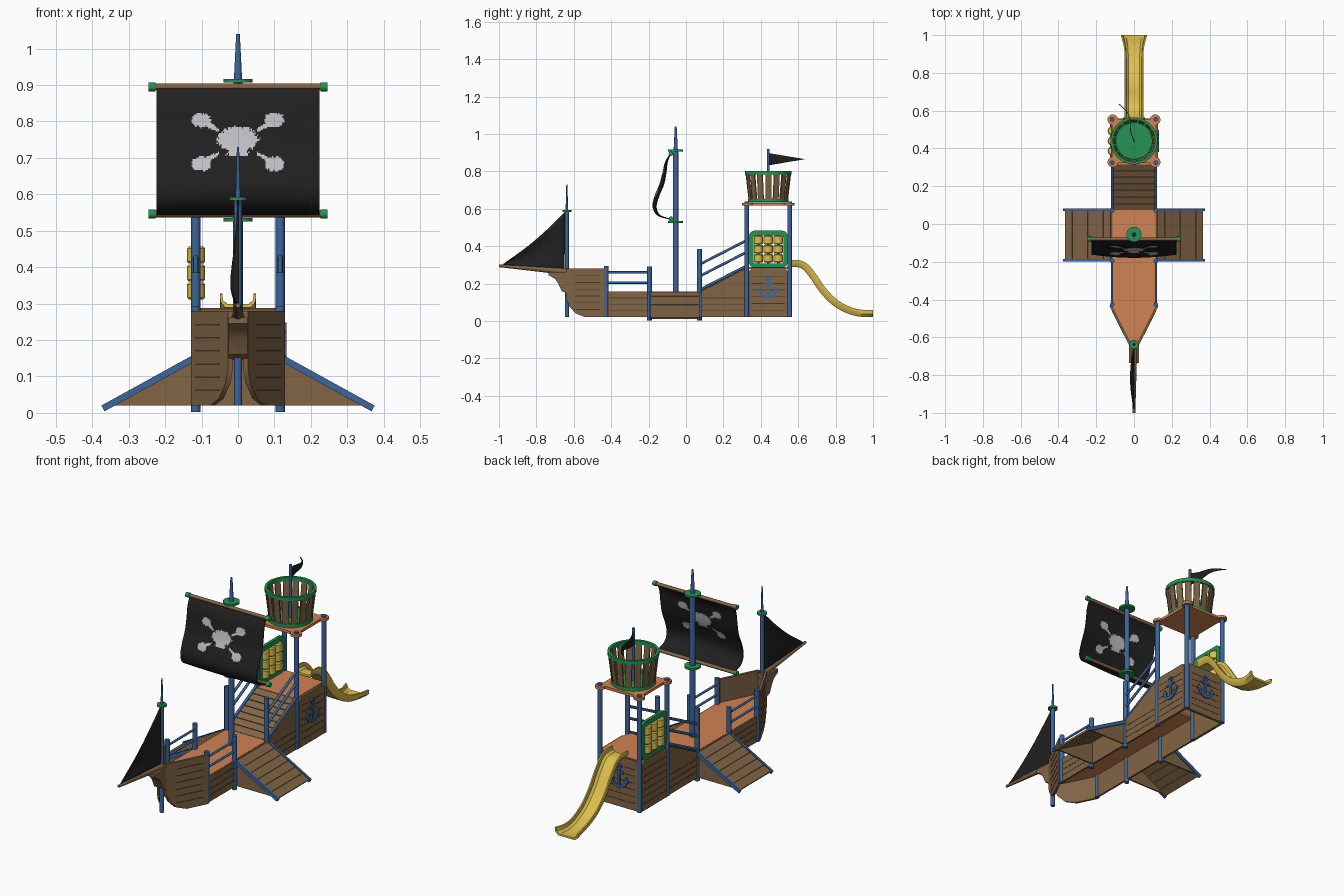
import bpy, bmesh, math, random
from mathutils import Matrix, Vector

if "Cube" in bpy.data.objects:
    bpy.data.objects.remove(bpy.data.objects["Cube"])

random.seed(4)
T, R = Matrix.Translation, Matrix.Rotation

def material(name, rgb):
    m = bpy.data.materials.new(name)
    lin = [((c / 255 + 0.055) / 1.055) ** 2.4 for c in rgb]
    m.diffuse_color = (*lin, 1)
    m.use_nodes = True
    m.node_tree.nodes["Principled BSDF"].inputs["Base Color"].default_value = m.diffuse_color
    return m

WOOD = material("brown wood", (130, 101, 70))
DARK = material("dark groove", (72, 55, 38))
BLUE = material("blue metal", (62, 101, 155))
GREEN = material("green plastic", (38, 148, 82))
ORANGE = material("orange deck", (208, 130, 84))
YELLOW = material("yellow plastic", (222, 192, 78))
BLACK = material("black cloth", (32, 32, 32))
PALE = material("pale grey print", (192, 192, 196))

def finish(name, bm, *mats):
    bmesh.ops.recalc_face_normals(bm, faces=bm.faces[:])
    me = bpy.data.meshes.new(name)
    bm.to_mesh(me)
    bm.free()
    ob = bpy.data.objects.new(name, me)
    for m in mats:
        me.materials.append(m)
    bpy.context.collection.objects.link(ob)
    return ob

def box(bm, size, mat):
    bmesh.ops.create_cube(bm, size=1, matrix=mat @ Matrix.Diagonal((*size, 1)))

def rod(bm, p, q, r1, r2=None, seg=12):
    p, q = Vector(p), Vector(q)
    m = T((p + q) / 2) @ (q - p).to_track_quat('Z', 'Y').to_matrix().to_4x4()
    bmesh.ops.create_cone(bm, cap_ends=True, segments=seg, radius1=r1,
                          radius2=r1 if r2 is None else r2, depth=(q - p).length, matrix=m)

def prism(bm, pts, lo, hi, place):
    a = [bm.verts.new(place(u, v, lo)) for u, v in pts]
    b = [bm.verts.new(place(u, v, hi)) for u, v in pts]
    bm.faces.new(a)
    bm.faces.new(b[::-1])
    for i in range(len(a)):
        j = (i + 1) % len(a)
        bm.faces.new((a[i], a[j], b[j], b[i]))

ALONG_X = lambda u, v, t: (t, u, v)
ALONG_Y = lambda u, v, t: (u, t, v)
ALONG_Z = lambda u, v, t: (u, v, t)

def rect(a, b, c, d):
    return [(a, c), (b, c), (b, d), (a, d)]

def loft(bm, rings, caps):
    vs = [[bm.verts.new(p) for p in ring] for ring in rings]
    n = len(vs[0])
    pairs = list(zip(vs, vs[1:])) + ([] if caps else [(vs[-1], vs[0])])
    for a, b in pairs:
        for i in range(n):
            bm.faces.new((a[i], a[(i + 1) % n], b[(i + 1) % n], b[i]))
    if caps:
        bm.faces.new(vs[0])
        bm.faces.new(vs[-1][::-1])

def spline(pts, t):
    # smooth curve through pts, t in 0..1
    f = t * (len(pts) - 1)
    i = min(int(f), len(pts) - 2)
    f -= i
    p = [Vector(pts[max(0, min(len(pts) - 1, i + k))]) for k in (-1, 0, 1, 2)]
    return 0.5 * (2 * p[1] + (p[2] - p[0]) * f + (2 * p[0] - 5 * p[1] + 4 * p[2] - p[3]) * f * f
                  + (3 * p[1] - p[0] - 3 * p[2] + p[3]) * f ** 3)

def sheet(name, fn, nu, nv, mats, rule=None, thick=0.006):
    bm = bmesh.new()
    g = [[bm.verts.new(fn(i / nu, j / nv)) for j in range(nv + 1)] for i in range(nu + 1)]
    for i in range(nu):
        for j in range(nv):
            f = bm.faces.new((g[i][j], g[i + 1][j], g[i + 1][j + 1], g[i][j + 1]))
            if rule:
                c = f.calc_center_median()
                f.material_index = rule(c.x, c.z)
    bmesh.ops.remove_doubles(bm, verts=bm.verts[:], dist=1e-5)
    ob = finish(name, bm, *mats)
    mod = ob.modifiers.new("thickness", 'SOLIDIFY')
    mod.thickness, mod.offset = thick, 0

# hull walls, stair sides, tower panels and bow, with plank grooves
walls, grooves = bmesh.new(), bmesh.new()
for s in (-1, 1):
    prism(walls, rect(-0.44, 0.325, 0.02, 0.156), s * 0.112, s * 0.122, ALONG_X)
    prism(walls, [(0.075, 0.156), (0.325, 0.156), (0.325, 0.283)], s * 0.112, s * 0.122, ALONG_X)
    c = [(0.337, 0.02), (0.543, 0.02), (0.543, 0.265), (0.527, 0.285), (0.353, 0.285), (0.337, 0.265)]
    prism(walls, c, s * 0.112, s * 0.126, ALONG_X)
    for k in range(3):
        z = 0.053 + 0.034 * k
        for y0, y1 in ((-0.41, -0.205), (0.085, 0.315)):
            prism(grooves, rect(y0, y1, z, z + 0.004), s * 0.12, s * 0.1228, ALONG_X)
    for k in range(6):
        z = 0.055 + 0.036 * k
        prism(grooves, rect(0.35, 0.53, z, z + 0.004), s * 0.12, s * 0.1268, ALONG_X)
    slant = lambda y, z, t, s=s: (s * (0.024 + (y + 0.64) * 0.5 + t), y, z)
    prism(walls, [(-0.435, 0.02), (-0.54, 0.02), (-0.59, 0.04), (-0.625, 0.08), (-0.64, 0.12),
                  (-0.64, 0.28), (-0.435, 0.28)], -0.01, 0.003, slant)
    for k in range(6):
        z = 0.06 + 0.036 * k
        prism(grooves, rect(-0.59, -0.46, z, z + 0.004), 0, 0.0042, slant)
prism(walls, rect(-0.104, 0.104, 0.02, 0.285), 0.543, 0.558, ALONG_Y)
for k in range(6):
    z = 0.055 + 0.036 * k
    prism(grooves, rect(-0.09, 0.09, z, z + 0.004), 0.55, 0.5588, ALONG_Y)
finish("hull_walls", walls, WOOD)
finish("plank_grooves", grooves, DARK)

# bow stem and bowsprit
bm = bmesh.new()
prism(bm, [(-0.63, 0.145), (-0.665, 0.16), (-0.683, 0.2), (-0.7, 0.225), (-0.735, 0.245),
           (-0.735, 0.262), (-0.63, 0.262)], -0.026, 0.026, ALONG_X)
rod(bm, (0, -0.62, 0.262), (0, -1.0, 0.295), 0.018, 0.007)
finish("bow_stem_and_bowsprit", bm, WOOD)

# decks
bm = bmesh.new()
prism(bm, [(-0.115, 0.325), (0.115, 0.325), (0.115, -0.44), (0.02, -0.635), (-0.02, -0.635), (-0.115, -0.44)],
      0.146, 0.157, ALONG_Z)
prism(bm, rect(-0.115, 0.115, 0.315, 0.55), 0.278, 0.288, ALONG_Z)
finish("decks", bm, ORANGE)

# inclined walkway of planks up to the tower, and two side ramps
bm, edge = bmesh.new(), bmesh.new()
a = math.atan2(0.128, 0.245)
for k in range(7):
    f = (k + 0.5) / 7
    box(bm, (0.222, 0.0365, 0.01), T((0, 0.075 + 0.245 * f, 0.154 + 0.128 * f)) @ R(a, 4, 'X'))
for s in (-1, 1):
    a = math.atan2(0.135, 0.245)
    for k in range(6):
        f = (k + 0.5) / 6
        box(bm, (0.0445, 0.26, 0.01), T((s * (0.12 + 0.245 * f), -0.058, 0.15 - 0.135 * f)) @ R(s * a, 4, 'Y'))
    for y in (-0.186, 0.07):
        prism(bm, [(s * 0.122, 0.143), (s * 0.345, 0.02), (s * 0.122, 0.02)], y - 0.004, y + 0.004, ALONG_Y)
    for y in (-0.192, 0.076):
        box(edge, (0.285, 0.012, 0.018), T((s * 0.246, y, 0.081)) @ R(s * a, 4, 'Y'))
finish("walkway_and_ramps", bm, WOOD)
finish("ramp_edges", edge, BLUE)

# posts and railings
bm = bmesh.new()
for s in (-1, 1):
    x = s * 0.116
    for y, z0, z1 in ((-0.427, 0.02, 0.293), (-0.195, 0.003, 0.29), (0.072, 0.003, 0.386),
                      (0.324, 0.02, 0.64), (0.554, 0.02, 0.64)):
        rod(bm, (x, y, z0), (x, y, z1), 0.0125)
    for z in (0.205, 0.26):
        rod(bm, (x, -0.427, z), (x, -0.195, z), 0.006)
    for d in (0.012, 0.085, 0.148):
        rod(bm, (x, 0.072, 0.154 + d), (x, 0.324, 0.283 + d), 0.007)
finish("posts_and_railings", bm, BLUE)

# anchor emblems on the side and back panels
bm = bmesh.new()
for frame in (T((0.128, 0.44, 0)), T((0, 0.56, 0)) @ R(math.pi / 2, 4, 'Z')):
    put = lambda u, v, t, m=frame: m @ Vector((t, u, v))
    prism(bm, rect(-0.007, 0.007, 0.12, 0.226), -0.004, 0.005, put)
    prism(bm, rect(-0.028, 0.028, 0.198, 0.209), -0.004, 0.005, put)
    for cz, r, w, a0, a1 in ((0.233, 0.01, 0.005, 0, 360), (0.17, 0.043, 0.007, 190, 350)):
        ang = [math.radians(a0 + (a1 - a0) * i / 16) for i in range(17)]
        arc = [[put(q * math.cos(t), cz + q * math.sin(t), h) for q, h in
                ((r - w, -0.004), (r + w, -0.004), (r + w, 0.005), (r - w, 0.005))] for t in ang]
        loft(bm, arc, True)
    for s in (-1, 1):
        prism(bm, [(s * 0.026, 0.158), (s * 0.058, 0.158), (s * 0.043, 0.185)], -0.004, 0.005, put)
finish("anchor_emblems", bm, BLUE)

# tower roof with rounded corner lobes
bm = bmesh.new()
prism(bm, rect(-0.117, 0.117, 0.322, 0.556), 0.618, 0.632, ALONG_Z)
for x in (-0.112, 0.112):
    for y in (0.328, 0.552):
        rod(bm, (x, y, 0.618), (x, y, 0.632), 0.028, seg=20)
finish("tower_roof", bm, ORANGE)

# lookout basket: slats, rings and floor
bm = bmesh.new()
for k in range(16):
    m = T((0, 0.44, 0.715)) @ R(math.tau * k / 16, 4, 'Z') @ T((0.11, 0, 0)) @ R(0.115, 4, 'Y')
    box(bm, (0.007, 0.032, 0.15), m)
finish("basket_slats", bm, WOOD)
bm = bmesh.new()
for r, z0, z1 in ((0.107, 0.635, 0.652), (0.123, 0.782, 0.802)):
    rings = [[(q * math.cos(t), 0.44 + q * math.sin(t), z) for q, z in
              ((r - 0.012, z0), (r + 0.002, z0), (r + 0.002, z1), (r - 0.012, z1))]
             for t in [math.tau * i / 32 for i in range(32)]]
    loft(bm, rings, False)
rod(bm, (0, 0.44, 0.633), (0, 0.44, 0.643), 0.1, seg=32)
finish("basket_rings_and_floor", bm, GREEN)

# masts and flagpole
bm = bmesh.new()
rod(bm, (0, -0.055, 0.15), (0, -0.055, 0.9), 0.014)
rod(bm, (0, -0.055, 0.9), (0, -0.055, 1.04), 0.012, 0.005)
rod(bm, (0, -0.637, 0.02), (0, -0.637, 0.585), 0.011)
rod(bm, (0, -0.637, 0.585), (0, -0.637, 0.73), 0.007, 0.003)
rod(bm, (0, 0.44, 0.64), (0, 0.44, 0.92), 0.007)
finish("masts", bm, BLUE)

# mast discs, yards and yard caps
caps, yards = bmesh.new(), bmesh.new()
for y, z, r in ((-0.055, 0.912, 0.04), (-0.055, 0.53, 0.04), (-0.637, 0.588, 0.024)):
    rod(caps, (0, y, z - 0.005), (0, y, z + 0.005), r, seg=24)
for z in (0.895, 0.546):
    rod(yards, (-0.232, -0.08, z), (0.232, -0.08, z), 0.009)
    for s in (-1, 1):
        rod(caps, (s * 0.226, -0.08, z), (s * 0.246, -0.08, z), 0.0125)
finish("mast_discs_and_caps", caps, GREEN)
finish("yards", yards, WOOD)

# main sail with printed emblem on both sides
PROFILE = [(-0.084, 0.89), (-0.1, 0.85), (-0.108, 0.79), (-0.12, 0.73), (-0.145, 0.67),
           (-0.16, 0.61), (-0.14, 0.565), (-0.084, 0.545)]
def main_sail(u, v):
    y, z = spline(PROFILE, v)
    x = 0.224 * (2 * u - 1)
    return (x, y - 0.02 * math.sin(math.pi * v) * math.cos(math.pi * (u - 0.5)), z)
def emblem(x, z):
    x, n = abs(x), random.uniform(0.75, 1.25)
    head = (x / 0.055) ** 2 + ((z - 0.75) / 0.034) ** 2 < n
    jaw = x < 0.027 * n and 0.706 < z < 0.75
    dz = abs(z - 0.743)
    knob = ((x - 0.1) / 0.026) ** 2 + ((dz - 0.06) / 0.02) ** 2 < n
    bone = 0.05 < x < 0.1 and abs(dz - 0.6 * x) < 0.009 * n * (x - 0.03) / 0.05
    return int(head or jaw or knob or bone)
sheet("main_sail", main_sail, 130, 100, (BLACK, PALE), emblem)

# triangular front sail and flag
def front_sail(u, v):
    p = Vector((0, -0.65, 0.275)).lerp(Vector((0, -0.645, 0.585)), v).lerp(Vector((0, -0.98, 0.302)), u)
    b = math.sin(math.pi * v) * math.sin(math.pi * u)
    return (p.x - 0.018 * b, p.y, p.z - 0.018 * math.sin(math.pi * u) * v)
sheet("front_sail", front_sail, 14, 12, (BLACK,))
def flag(u, v):
    return (-0.08 * u * u - 0.012 * math.sin(math.tau * u), 0.44 + 0.195 * u, 0.865 + (v - 0.5) * 0.066 * (1 - u))
sheet("flag", flag, 16, 4, (BLACK,), thick=0.004)

# spinner panel: rounded frame, rods and nine rolls
def rounded(y0, y1, z0, z1, r, x):
    return [(x, cy + r * math.cos(a + k * math.pi / 10), cz + r * math.sin(a + k * math.pi / 10))
            for cy, cz, a in ((y1 - r, z1 - r, 0), (y0 + r, z1 - r, math.pi / 2),
                              (y0 + r, z0 + r, math.pi), (y1 - r, z0 + r, 1.5 * math.pi)) for k in range(6)]
frame, rolls = bmesh.new(), bmesh.new()
loft(frame, [rounded(*d, x) for d, x in (((0.337, 0.543, 0.285, 0.483, 0.03), -0.107),
     ((0.337, 0.543, 0.285, 0.483, 0.03), -0.123), ((0.36, 0.52, 0.308, 0.458, 0.008), -0.123),
     ((0.36, 0.52, 0.308, 0.458, 0.008), -0.107))], False)
for y in (0.387, 0.44, 0.493):
    rod(frame, (-0.115, y, 0.3), (-0.115, y, 0.465), 0.006)
    for z in (0.335, 0.384, 0.433):
        rod(rolls, (-0.115, y, z - 0.018), (-0.115, y, z + 0.018), 0.0245, seg=16)
        for e in (-1, 1):
            rod(rolls, (-0.115, y, z + e * 0.018), (-0.115, y, z + e * 0.0235), 0.0245, 0.02, seg=16)
finish("spinner_frame", frame, GREEN)
finish("spinner_rolls", rolls, YELLOW)

# slide: trough section swept along a curve, flared at the end
PATH = [(0.55, 0.293), (0.615, 0.287), (0.665, 0.235), (0.72, 0.155), (0.79, 0.085), (0.87, 0.042),
        (0.94, 0.026), (1.0, 0.026)]
HALF = [(1, 0.034), (0.96, 0.012), (0.7, -0.004), (0.6, 0.006), (0.82, 0.016), (0.86, 0.034)]
SECTION = HALF[:3] + [(-u, n) for u, n in HALF[2::-1]] + [(-u, n) for u, n in HALF[:2:-1]] + HALF[3:]
bm = bmesh.new()
rings = []
for i in range(41):
    p, d = spline(PATH, i / 40), spline(PATH, min(1, i / 40 + 0.01)) - spline(PATH, max(0, i / 40 - 0.01))
    d.normalize()
    w = 0.05 + 0.02 * max(0, (p.x - 0.88) / 0.12) ** 2
    rings.append([(u * w, min(1, p.x - d.y * n), p.y + d.x * n) for u, n in SECTION])
loft(bm, rings, True)
finish("slide", bm, YELLOW)

# smooth shading with sharp edges kept
bpy.ops.object.select_all(action='SELECT')
bpy.context.view_layer.objects.active = bpy.context.selected_objects[0]
bpy.ops.object.shade_smooth_by_angle(angle=math.radians(35))
